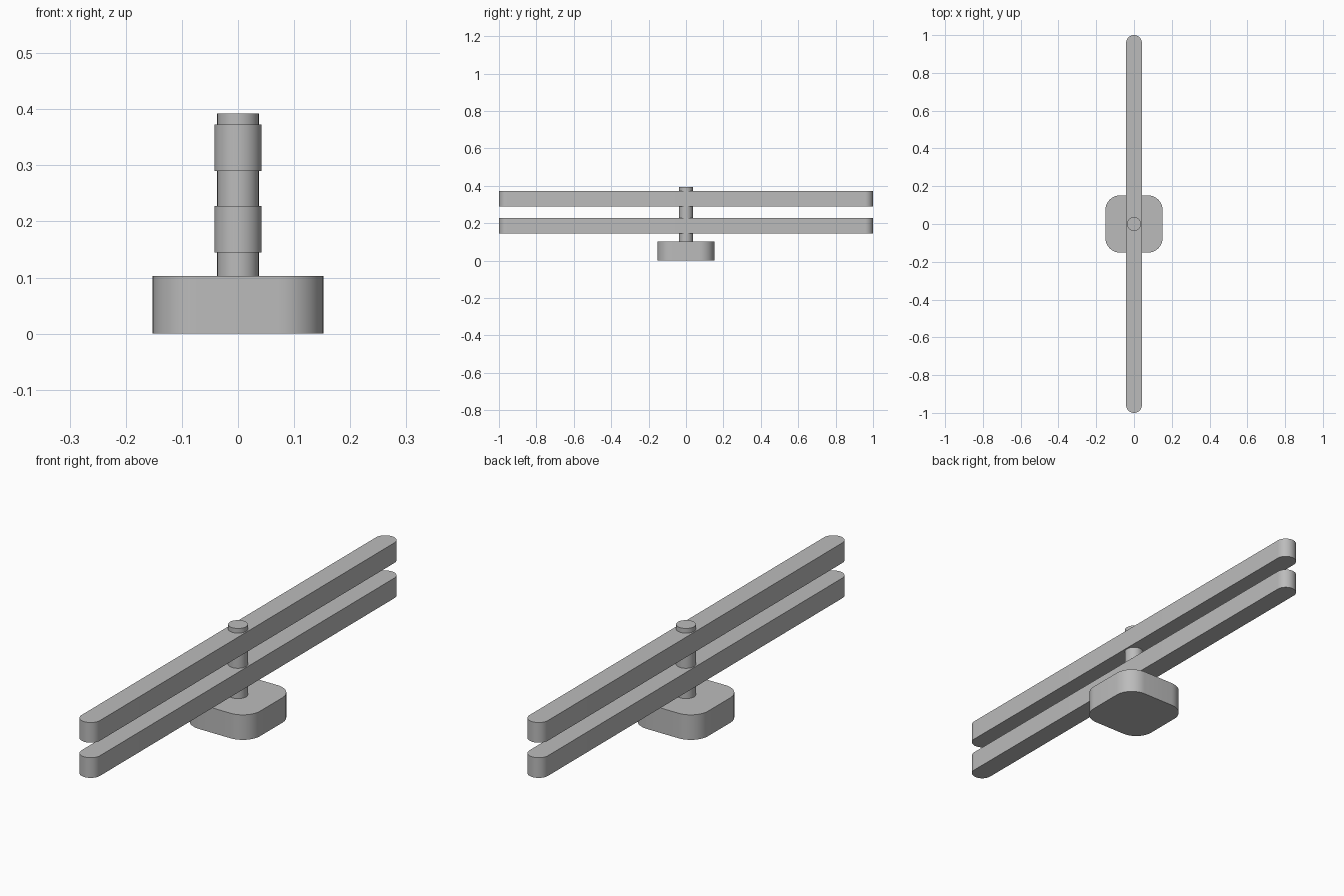
import bpy
import bmesh
from math import cos, sin, pi, radians

if "Cube" in bpy.data.objects:
    bpy.data.objects.remove(bpy.data.objects["Cube"], do_unlink=True)

grey = bpy.data.materials.new("plain grey")
grey.use_nodes = True
colour = (0.5, 0.5, 0.5, 1)
grey.diffuse_color = colour
grey.node_tree.nodes["Principled BSDF"].inputs["Base Color"].default_value = colour


def rounded_slab(name, half_x, half_y, radius, bottom, top, steps=12):
    """Extrude a rounded rectangle between two heights."""
    bm = bmesh.new()
    verts = []
    for quarter, (sx, sy) in enumerate([(1, 1), (-1, 1), (-1, -1), (1, -1)]):
        for i in range(steps + 1):
            a = (quarter + i / steps) * pi / 2
            verts.append(bm.verts.new((sx * (half_x - radius) + radius * cos(a),
                                       sy * (half_y - radius) + radius * sin(a),
                                       bottom)))
    bmesh.ops.remove_doubles(bm, verts=verts, dist=1e-5)
    face = bm.faces.new(bm.verts)
    ext = bmesh.ops.extrude_face_region(bm, geom=[face], use_keep_orig=True)
    moved = [g for g in ext["geom"] if isinstance(g, bmesh.types.BMVert)]
    bmesh.ops.translate(bm, verts=moved, vec=(0, 0, top - bottom))
    bmesh.ops.recalc_face_normals(bm, faces=bm.faces)
    mesh = bpy.data.meshes.new(name)
    bm.to_mesh(mesh)
    bm.free()
    obj = bpy.data.objects.new(name, mesh)
    bpy.context.collection.objects.link(obj)
    finish(obj)


def finish(obj):
    obj.data.materials.append(grey)
    bpy.ops.object.select_all(action="DESELECT")
    obj.select_set(True)
    bpy.context.view_layer.objects.active = obj
    bpy.ops.object.shade_smooth_by_angle(angle=radians(30))


# Base block
rounded_slab("base", 0.152, 0.152, 0.08, 0, 0.103)

# Two long round-ended bars
for name, bottom in (("lower_bar", 0.145), ("upper_bar", 0.29)):
    rounded_slab(name, 0.042, 1, 0.042, bottom, bottom + 0.083)

# Central post through both bars
post_bottom, post_top = 0.1, 0.392
bpy.ops.mesh.primitive_cylinder_add(vertices=48, radius=0.037,
                                    depth=post_top - post_bottom,
                                    location=(0, 0, (post_bottom + post_top) / 2))
post = bpy.context.object
post.name = "post"
finish(post)
